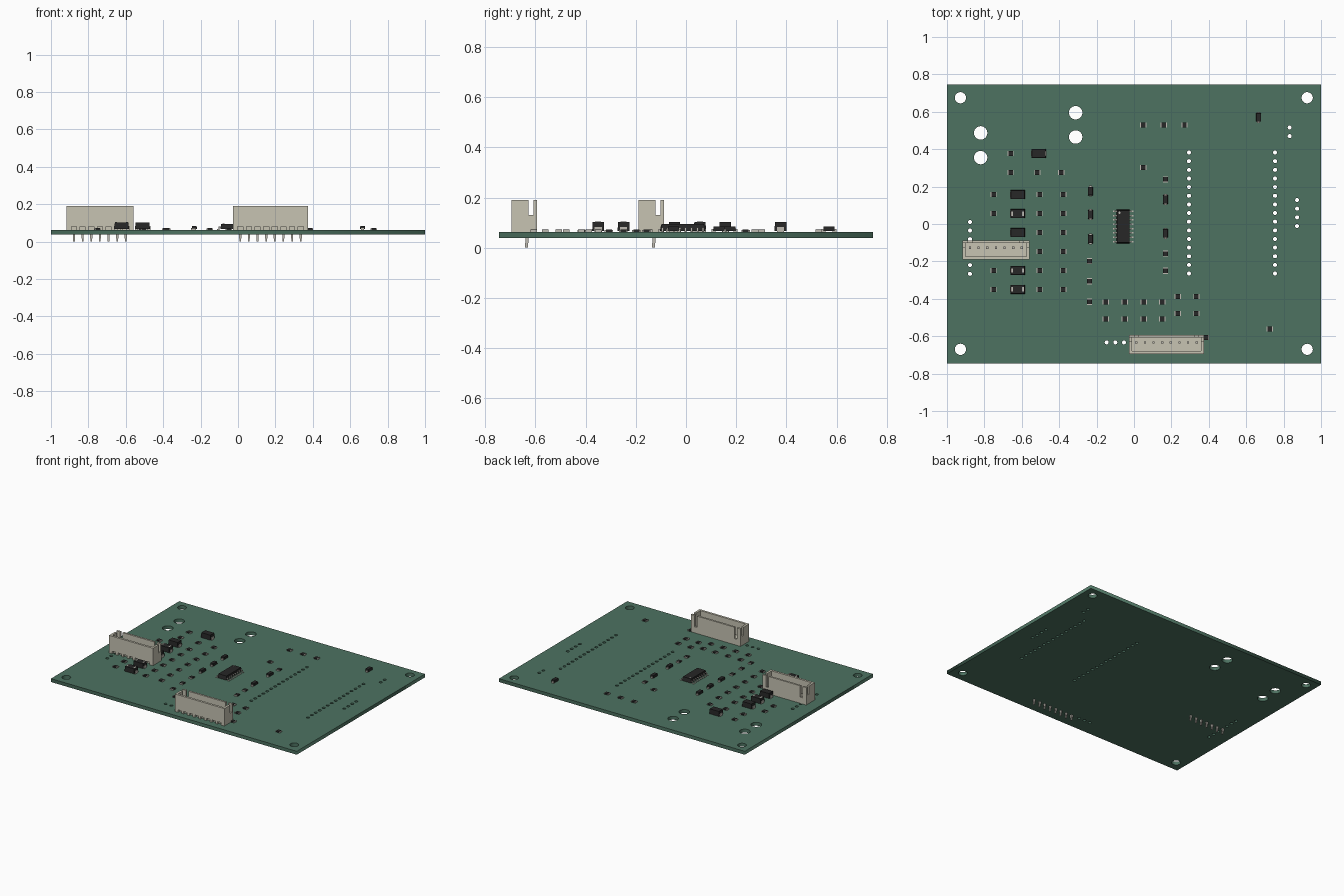
import bpy, bmesh, math
from mathutils import Matrix, Vector

cube = bpy.data.objects.get("Cube")
if cube:
    bpy.data.objects.remove(cube)


def material(name, rgb):
    m = bpy.data.materials.new(name)
    m.use_nodes = True
    m.diffuse_color = (*rgb, 1)
    m.node_tree.nodes["Principled BSDF"].inputs["Base Color"].default_value = (*rgb, 1)
    return m


GREEN, BEIGE, BLACK, SILVER = range(4)
MATS = [material("board green", (0.075, 0.17, 0.12)),
        material("housing beige", (0.57, 0.55, 0.45)),
        material("package black", (0.02, 0.02, 0.02)),
        material("lead silver", (0.52, 0.5, 0.45))]
BOTTOM, TOP = 0.038, 0.063
HALF_Y = 0.745


def add_box(bm, lo, hi, mat, taper=1.0):
    """Box between two corners; taper scales its top face."""
    lo, hi = Vector(lo), Vector(hi)
    mid, size = (lo + hi) / 2, hi - lo
    verts = bmesh.ops.create_cube(bm, size=1)["verts"]
    for v in verts:
        k = taper if v.co.z > 0 else 1
        v.co = mid + Vector((v.co.x * size.x * k, v.co.y * size.y * k, v.co.z * size.z))
    for f in {f for v in verts for f in v.link_faces}:
        f.material_index = mat


def finish(bm, name):
    mesh = bpy.data.meshes.new(name)
    bm.to_mesh(mesh)
    bm.free()
    for m in MATS:
        mesh.materials.append(m)
    return mesh


def place(name, mesh, x, y, z=TOP, turned=False):
    ob = bpy.data.objects.new(name, mesh)
    ob.location = (x, y, z)
    ob.rotation_euler.z = math.pi / 2 if turned else 0
    bpy.context.collection.objects.link(ob)
    return ob


# Circuit board: filled flat outline with drilled holes
def outline(curve, points):
    s = curve.splines.new("POLY")
    s.points.add(len(points) - 1)
    for p, (x, y) in zip(s.points, points):
        p.co = (x, y, 0, 1)
    s.use_cyclic_u = True


def hole(curve, x, y, r, n):
    outline(curve, [(x + r * math.cos(i * math.tau / n), y + r * math.sin(i * math.tau / n))
                    for i in range(n)])


PITCH = 0.0462
board = bpy.data.curves.new("board_outline", "CURVE")
board.dimensions = "2D"
board.fill_mode = "BOTH"
board.extrude = (TOP - BOTTOM) / 2
outline(board, [(-1, -HALF_Y), (1, -HALF_Y), (1, HALF_Y), (-1, HALF_Y)])
for x in (-0.928, 0.926):
    for y in (-0.67, 0.675):
        hole(board, x, y, 0.03, 28)
for x, y in ((-0.82, 0.487), (-0.82, 0.355), (-0.312, 0.595), (-0.312, 0.465)):
    hole(board, x, y, 0.036, 28)
# Columns of drilled pads: x, first y, count
for x, y, count in ((0.294, 0.382, 15), (0.754, 0.382, 15), (0.832, 0.516, 2),
                    (0.872, 0.128, 4), (-0.877, 0.011, 7)):
    for i in range(count):
        hole(board, x, y - i * PITCH, 0.011, 12)
for i in range(3):
    hole(board, -0.146 + i * PITCH, -0.633, 0.011, 12)

temp = bpy.data.objects.new("board_outline", board)
bpy.context.collection.objects.link(temp)
graph = bpy.context.evaluated_depsgraph_get()
board_mesh = bpy.data.meshes.new_from_object(temp.evaluated_get(graph))
bpy.data.objects.remove(temp)
board_mesh.materials.clear()
board_mesh.materials.append(MATS[GREEN])
place("circuit_board", board_mesh, 0, 0, (TOP + BOTTOM) / 2)


# Pin header housings, measured from the first pin
def connector(name, x, y, count):
    bm = bmesh.new()
    left, right = -0.04, (count - 1) * PITCH + 0.04
    front, back, h, wall = -0.062, 0.039, 0.128, 0.016
    foot, floor = 0.018, 0.028

    def part(lo, hi):
        add_box(bm, lo, hi, BEIGE)

    part((left, front, foot), (right, front + wall, h))
    part((left, front + wall, foot), (right, back, floor))
    part((left, front + wall, 0), (right, back, foot))
    # feet between the openings along the front
    for i in range(count + 1):
        a = left if i == 0 else (i - 1) * PITCH + 0.014
        b = right if i == count else i * PITCH - 0.014
        part((a, front, 0), (b, front + wall, foot))
    # slotted end walls
    for a, b in ((left, left + wall), (right - wall, right)):
        part((a, front + wall, floor), (b, 0.005, h))
        part((a, 0.005, floor), (b, 0.025, 0.068))
    # back wall with a keying slot near each end
    slots = (left + 0.03, left + 0.05, right - 0.05, right - 0.03)
    part((left, 0.025, floor), (slots[0], back, h))
    part((slots[1], 0.025, floor), (slots[2], back, h))
    part((slots[3], 0.025, floor), (right, back, h))
    for a, b in (slots[:2], slots[2:]):
        part((a, 0.025, floor), (b, back, 0.045))
    place(name + "_housing", finish(bm, name + "_housing"), x, y)

    pins = bmesh.new()
    r = 0.006
    for i in range(count):
        c = i * PITCH
        add_box(pins, (c - r, -r, -0.045), (c + r, r, 0.09), SILVER)
        add_box(pins, (c - r * 0.7, -r * 1.3, -TOP), (c + r * 0.7, r * 0.5, -0.045), SILVER)
    place(name + "_pins", finish(pins, name + "_pins"), x, y)


connector("left_connector", -0.877, -0.127, 7)
connector("front_connector", 0.012, -0.633, 8)


# Chip resistors: dark body with silver end caps
bm = bmesh.new()
add_box(bm, (-0.012, -0.013, 0), (0.012, 0.013, 0.009), BLACK)
for s in (-1, 1):
    add_box(bm, (min(s * 0.012, s * 0.017), -0.013, 0),
            (max(s * 0.012, s * 0.017), 0.013, 0.008), SILVER)
resistor = finish(bm, "chip_resistor")
ROWS = [0.157 - 0.1014 * i for i in range(6)]
spots = [(x, y) for x in (-0.505, -0.377) for y in ROWS]
spots += [(-0.751, ROWS[i]) for i in (0, 1, 4, 5)]
spots += [(x, y) for x in (-0.152, -0.05, 0.053, 0.152) for y in (-0.417, -0.508)]
spots += [(x, y) for x in (0.233, 0.334) for y in (-0.388, -0.478)]
spots += [(x, 0.53) for x in (0.05, 0.16, 0.27)]
spots += [(x, 0.275) for x in (-0.66, -0.516, -0.388)]
spots += [(-0.66, 0.377), (0.05, 0.302), (0.725, -0.561), (0.385, -0.607)]
for x, y in spots:
    place("chip_resistor", resistor, x, y)
for x, ys in ((0.168, (0.238, -0.158, -0.25)), (-0.238, (-0.198, -0.307, -0.415))):
    for y in ys:
        place("chip_resistor", resistor, x, y, turned=True)


# Moulded diodes: tapered black body with bent leads
def diode_mesh(name, length, width, height, lead, cap):
    bm = bmesh.new()
    add_box(bm, (-length, -width, 0.004), (length, width, height), BLACK, 0.94)
    for s in (-1, 1):
        a, b = sorted((s * length * 0.6, s * (length + lead)))
        add_box(bm, (a, -width * 0.6, 0), (b, width * 0.6, 0.008), SILVER)
        a, b = sorted((s * length * 0.9, s * (length + lead)))
        add_box(bm, (a, -width * 0.6, 0.008), (b, width * 0.6, height * 0.5), SILVER)
        if cap:
            a, b = sorted((s * length * 0.62, s * length * 0.9))
            add_box(bm, (a, -width * 0.5, height), (b, width * 0.5, height + 0.001), SILVER)
    return finish(bm, name)


power = diode_mesh("power_diode", 0.039, 0.024, 0.04, 0.003, False)
capped = diode_mesh("capped_diode", 0.039, 0.024, 0.04, 0.003, True)
small = diode_mesh("small_diode", 0.023, 0.013, 0.022, 0.006, False)
for i in (0, 1, 2, 4, 5):
    place("power_diode", capped if i in (1, 4, 5) else power, -0.622, ROWS[i])
place("power_diode", power, -0.51, 0.377)
for x, ys in ((-0.233, (0.176, 0.051, -0.08)), (0.168, (0.131, -0.05)), (0.666, (0.57,))):
    for y in ys:
        place("small_diode", small, x, y, turned=True)


# Integrated circuit with eight leads per side
bm = bmesh.new()
add_box(bm, (-0.035, -0.09, 0.004), (0.035, 0.09, 0.032), BLACK, 0.94)
for s in (-1, 1):
    for i in range(8):
        y = (i - 3.5) * 0.0233
        for near, far, z0, z1 in ((0.034, 0.044, 0.014, 0.018), (0.041, 0.045, 0, 0.018),
                                  (0.043, 0.055, 0, 0.004)):
            a, b = sorted((s * near, s * far))
            add_box(bm, (a, y - 0.004, z0), (b, y + 0.004, z1), SILVER)
dot = bmesh.ops.create_cone(bm, cap_ends=True, segments=12, radius1=0.006, radius2=0.006,
                            depth=0.002, matrix=Matrix.Translation((-0.019, 0.073, 0.032)))
for f in {f for v in dot["verts"] for f in v.link_faces}:
    f.material_index = SILVER
place("integrated_circuit", finish(bm, "integrated_circuit"), -0.058, -0.013)
